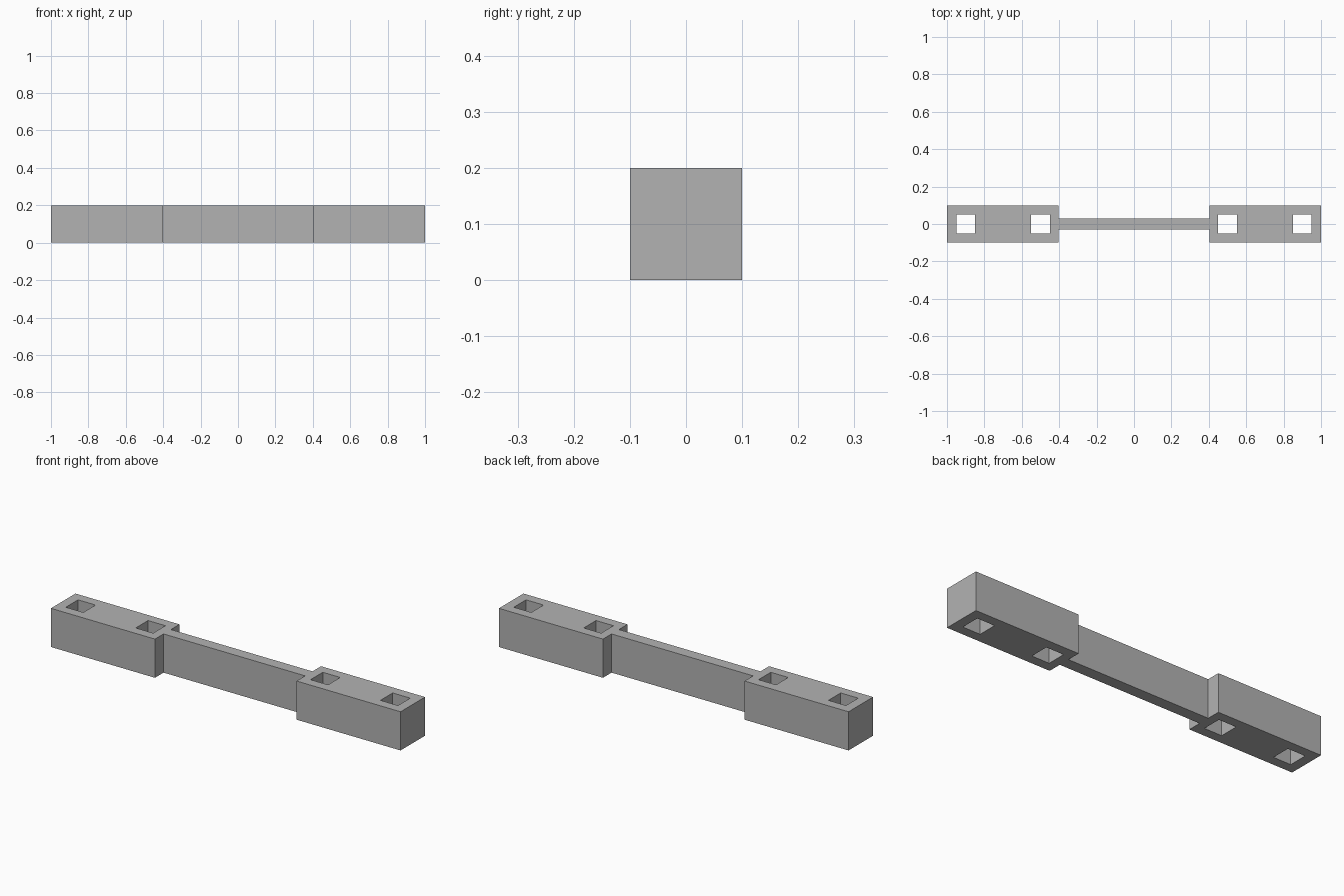
import bpy
import bmesh
from mathutils import Vector

cube = bpy.data.objects.get("Cube")
if cube:
    bpy.data.objects.remove(cube, do_unlink=True)

HEIGHT = 0.2
HALF_WIDTH = 0.1
HALF_WEB = 0.03
HALF_HOLE = 0.05
BLOCK_START = 0.405
HOLES = (0.5, 0.9)

grey = bpy.data.materials.new("plain_grey")
grey.use_nodes = True
colour = (0.45, 0.45, 0.45, 1)
grey.diffuse_color = colour
grey.node_tree.nodes["Principled BSDF"].inputs["Base Color"].default_value = colour


def is_solid(x, y):
    """True where the plan is filled: end blocks with holes, thin web between."""
    x, y = abs(x), abs(y)
    if x < BLOCK_START:
        return y < HALF_WEB
    return y > HALF_HOLE or all(abs(x - h) > HALF_HOLE for h in HOLES)


# Plan divided along every outline and hole edge
x_half = [BLOCK_START, 1.0] + [h + s * HALF_HOLE for h in HOLES for s in (-1, 1)]
y_half = [HALF_WEB, HALF_HOLE, HALF_WIDTH]
xs = sorted({round(s * v, 4) for v in x_half for s in (-1, 1)})
ys = sorted(s * v for v in y_half for s in (-1, 1))

bm = bmesh.new()
for x0, x1 in zip(xs, xs[1:]):
    for y0, y1 in zip(ys, ys[1:]):
        if is_solid((x0 + x1) / 2, (y0 + y1) / 2):
            corners = ((x0, y0), (x1, y0), (x1, y1), (x0, y1))
            bm.faces.new([bm.verts.new((x, y, 0)) for x, y in corners])
bmesh.ops.remove_doubles(bm, verts=bm.verts[:], dist=0.0005)

# Raise the plan into a closed solid
raised = bmesh.ops.extrude_face_region(bm, geom=bm.faces[:], use_keep_orig=True)
top = [g for g in raised["geom"] if isinstance(g, bmesh.types.BMVert)]
bmesh.ops.translate(bm, verts=top, vec=Vector((0, 0, HEIGHT)))
bmesh.ops.recalc_face_normals(bm, faces=bm.faces[:])

mesh = bpy.data.meshes.new("connector_bar")
bm.to_mesh(mesh)
bm.free()
mesh.materials.append(grey)
bar = bpy.data.objects.new("connector_bar", mesh)
bpy.context.collection.objects.link(bar)
